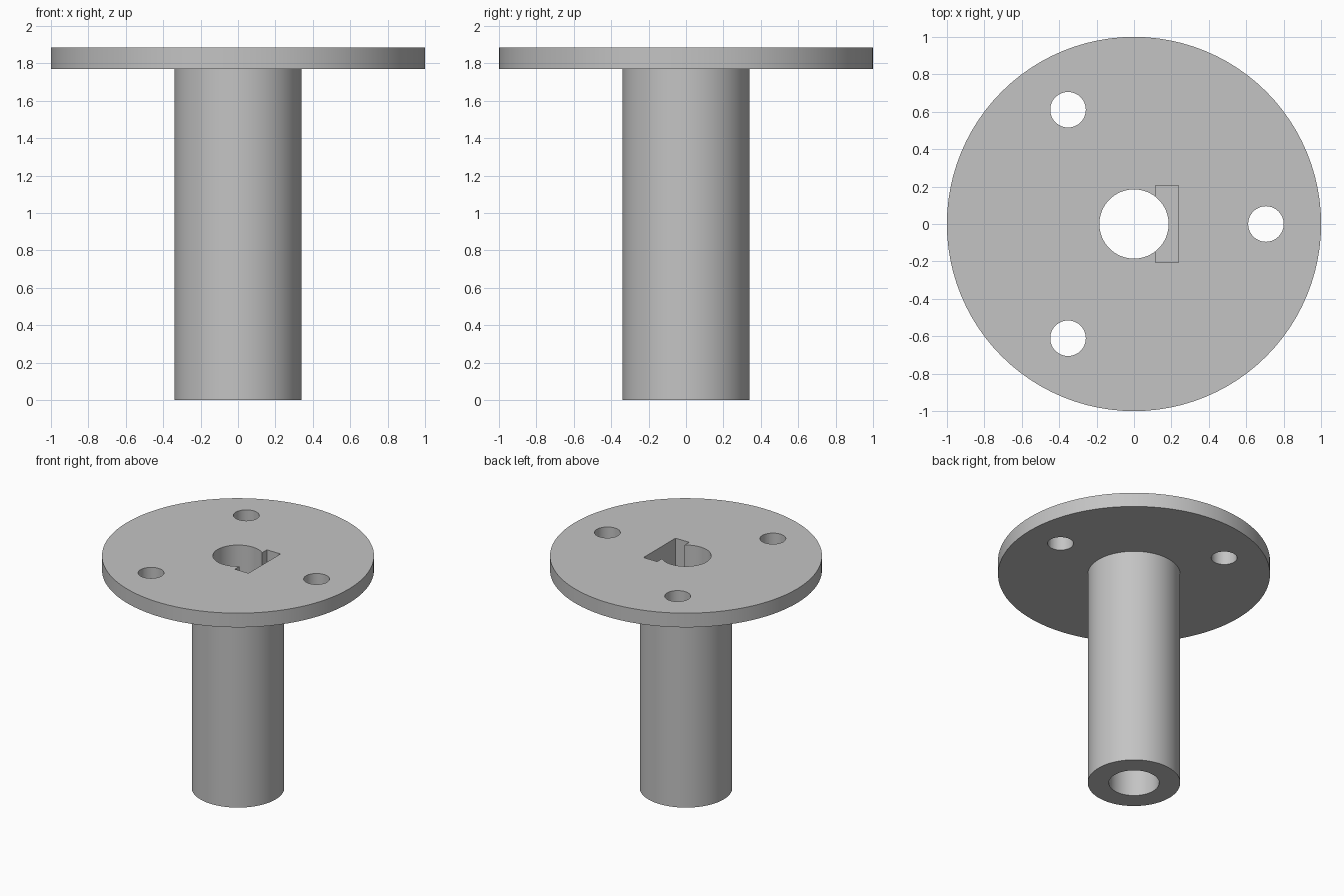
import bpy
import bmesh
import math
from mathutils import Matrix

cube = bpy.data.objects.get("Cube")
if cube:
    bpy.data.objects.remove(cube, do_unlink=True)

# Overall dimensions
TOP, FLANGE_BASE = 1.885, 1.77
FLANGE_R, SHAFT_R, BORE_R = 1.0, 0.34, 0.185
BOLT_R, BOLT_CIRCLE, BOLTS = 0.095, 0.705, 3
SLOT_X, SLOT_HALF, SLOT_FLOOR = (0.115, 0.238), 0.205, 1.34
SEGMENTS = 96

grey = bpy.data.materials.new("plain grey")
grey.use_nodes = True
colour = (0.55, 0.55, 0.55, 1)
grey.diffuse_color = colour
grey.node_tree.nodes["Principled BSDF"].inputs["Base Color"].default_value = colour


def mesh_object(name, bm):
    bmesh.ops.recalc_face_normals(bm, faces=bm.faces)
    mesh = bpy.data.meshes.new(name)
    bm.to_mesh(mesh)
    bm.free()
    mesh.materials.append(grey)
    obj = bpy.data.objects.new(name, mesh)
    bpy.context.collection.objects.link(obj)
    return obj


# Hollow shaft and flange, turned from one closed profile
bm = bmesh.new()
profile = [(BORE_R, 0), (SHAFT_R, 0), (SHAFT_R, FLANGE_BASE),
           (FLANGE_R, FLANGE_BASE), (FLANGE_R, TOP), (BORE_R, TOP)]
verts = [bm.verts.new((r, 0, z)) for r, z in profile]
edges = [bm.edges.new((v, verts[i - 1])) for i, v in enumerate(verts)]
bmesh.ops.spin(bm, geom=verts + edges, cent=(0, 0, 0), axis=(0, 0, 1),
               angle=math.tau, steps=SEGMENTS)
bmesh.ops.remove_doubles(bm, verts=bm.verts, dist=0.0001)
hub = mesh_object("flanged_hub", bm)

# Bolt hole cutters around the flange
cutters = []
for i in range(BOLTS):
    bm = bmesh.new()
    place = (Matrix.Rotation(math.tau * i / BOLTS, 4, 'Z')
             @ Matrix.Translation((BOLT_CIRCLE, 0, TOP)))
    bmesh.ops.create_cone(bm, cap_ends=True, segments=48, radius1=BOLT_R,
                          radius2=BOLT_R, depth=0.5, matrix=place)
    cutters.append(mesh_object("bolt_hole_cutter", bm))

# Blind nut slot cutter beside the bore
bm = bmesh.new()
x0, x1 = SLOT_X
height = TOP + 0.1 - SLOT_FLOOR
place = (Matrix.Translation(((x0 + x1) / 2, 0, SLOT_FLOOR + height / 2))
         @ Matrix.Diagonal((x1 - x0, 2 * SLOT_HALF, height, 1)))
bmesh.ops.create_cube(bm, size=1, matrix=place)
cutters.append(mesh_object("nut_slot_cutter", bm))

# Cut the openings, then remove the cutters
bpy.ops.object.select_all(action='DESELECT')
hub.select_set(True)
bpy.context.view_layer.objects.active = hub
for cutter in cutters:
    cutter.hide_render = True
    mod = hub.modifiers.new("cut", 'BOOLEAN')
    mod.operation = 'DIFFERENCE'
    mod.solver = 'EXACT'
    mod.object = cutter
    bpy.ops.object.modifier_apply(modifier=mod.name)
    bpy.data.objects.remove(cutter, do_unlink=True)

bpy.ops.object.shade_smooth_by_angle(angle=math.radians(30))
